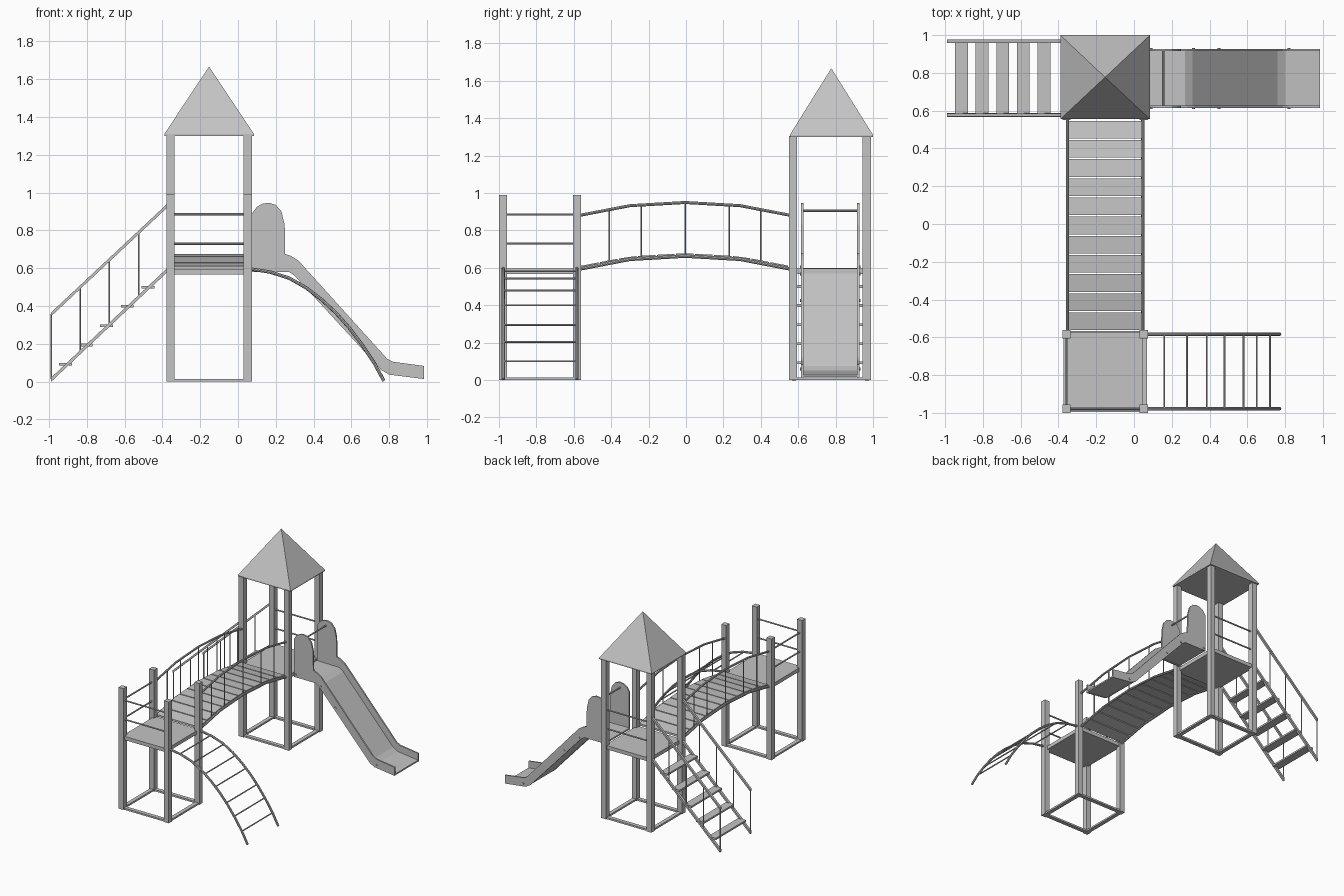
import bpy
import bmesh
from mathutils import Vector

cube = bpy.data.objects.get("Cube")
if cube:
    bpy.data.objects.remove(cube, do_unlink=True)

grey = bpy.data.materials.new("plain grey")
grey.use_nodes = True
COLOUR = (0.55, 0.55, 0.55, 1)
grey.diffuse_color = COLOUR
grey.node_tree.nodes["Principled BSDF"].inputs["Base Color"].default_value = COLOUR


def link(name, data):
    obj = bpy.data.objects.new(name, data)
    bpy.context.collection.objects.link(obj)
    data.materials.append(grey)
    return obj


def finish(name, bm):
    bmesh.ops.recalc_face_normals(bm, faces=bm.faces)
    mesh = bpy.data.meshes.new(name)
    bm.to_mesh(mesh)
    bm.free()
    return link(name, mesh)


def box(name, x, y, z):
    """Box from (low, high) ranges on each axis."""
    bm = bmesh.new()
    bmesh.ops.create_cube(bm, size=1)
    for v in bm.verts:
        v.co = [r[0] + (c + 0.5) * (r[1] - r[0]) for r, c in zip((x, y, z), v.co)]
    return finish(name, bm)


def prism(name, profile, y0, y1):
    """Profile in x and z, extruded along y."""
    bm = bmesh.new()
    face = bm.faces.new([bm.verts.new((x, y0, z)) for x, z in profile])
    ext = bmesh.ops.extrude_face_region(bm, geom=[face])["geom"]
    for v in ext:
        if isinstance(v, bmesh.types.BMVert):
            v.co.y = y1
    return finish(name, bm)


def strip(name, path, thick, y0, y1):
    """Band of even thickness hanging under a path in x and z."""
    return prism(name, path + [(x, z - thick) for x, z in reversed(path)], y0, y1)


def tube(name, points, radius):
    """Round bar along a path, turned into a smooth mesh."""
    curve = bpy.data.curves.new(name, "CURVE")
    curve.dimensions = "3D"
    curve.bevel_depth = radius
    curve.bevel_resolution = 2
    curve.use_fill_caps = True
    spline = curve.splines.new("POLY")
    spline.points.add(len(points) - 1)
    for p, co in zip(spline.points, points):
        p.co = (*co, 1)
    temp = bpy.data.objects.new(name, curve)
    bpy.context.collection.objects.link(temp)
    graph = bpy.context.evaluated_depsgraph_get()
    mesh = bpy.data.meshes.new_from_object(temp.evaluated_get(graph))
    bpy.data.objects.remove(temp, do_unlink=True)
    mesh.materials.clear()
    obj = link(name, mesh)
    bpy.context.view_layer.objects.active = obj
    obj.select_set(True)
    bpy.ops.object.shade_smooth_by_angle()
    obj.select_set(False)
    return obj


def interp(path, t):
    """Height on a path at position t."""
    for (a, za), (b, zb) in zip(path, path[1:]):
        if t <= b:
            return za + (zb - za) * (t - a) / (b - a)
    return path[-1][1]


XL, XR = -0.357, 0.052
HALF = 0.022
DECK = 0.597


# Towers: posts, ground frame, platform
def tower(name, ya, yb, height):
    for x in (XL, XR):
        for y in (ya, yb):
            box(name + "_post", (x - HALF, x + HALF), (y - HALF, y + HALF), (0, height))
        box(name + "_ground_bar", (x - 0.016, x + 0.016), (ya, yb), (0, 0.014))
    for y in (ya, yb):
        box(name + "_ground_bar", (XL, XR), (y - 0.016, y + 0.016), (0, 0.014))
    box(name + "_platform", (XL + 0.004, XR - 0.004), (ya - 0.01, yb + 0.01), (0.567, DECK))


FRONT_A, FRONT_B = -0.978, -0.583
BACK_A, BACK_B = 0.572, 0.966
tower("low_tower", FRONT_A, FRONT_B, 0.99)
tower("high_tower", BACK_A, BACK_B, 1.305)

# Guard rails
for z in (0.73, 0.885):
    tube("low_tower_front_rail", [(XL, FRONT_A, z), (XR, FRONT_A, z)], 0.006)
    tube("low_tower_side_rail", [(XL, FRONT_A, z), (XL, FRONT_B, z)], 0.006)
    tube("high_tower_back_rail", [(XL, BACK_B, z), (XR, BACK_B, z)], 0.006)

# Pyramid roof with a thin eave
bm = bmesh.new()
low, eave = [[bm.verts.new((x, y, z)) for x, y in
              ((-0.39, 0.555), (0.085, 0.555), (0.085, 1), (-0.39, 1))] for z in (1.3, 1.31)]
tip = bm.verts.new((-0.153, 0.777, 1.667))
bm.faces.new(low)
for i in range(4):
    j = (i + 1) % 4
    bm.faces.new((low[i], low[j], eave[j], eave[i]))
    bm.faces.new((eave[i], eave[j], tip))
finish("roof", bm)

# Arched bridge
arch = [(-0.57, 0.593), (-0.3, 0.645), (-0.005, 0.662), (0.29, 0.645), (0.56, 0.593)]
hand = [(y, z + 0.287) for y, z in arch]
for x in (-0.352, 0.047):
    tube("bridge_beam", [(x, y, z) for y, z in arch], 0.009)
    tube("bridge_handrail", [(x, y, z) for y, z in hand], 0.008)
    for y in (-0.41, -0.24, -0.005, 0.23, 0.40):
        tube("bridge_baluster", [(x, y, interp(arch, y)), (x, y, interp(hand, y))], 0.004)
STEP = 0.1015
for i in range(11):
    ya = -0.562 + i * STEP
    yb = ya + STEP - 0.008
    plank = box("bridge_plank", (-0.347, 0.042), (ya, yb), (0, 0.016))
    za, zb = interp(arch, ya), interp(arch, yb)
    for v in plank.data.vertices:
        v.co.z += za if v.co.y < (ya + yb) / 2 else zb

# Stairs with a handrail on each side
slope = [(-0.99, 0.02), (-0.37, 0.605)]
rail = [(-0.99, 0.365), (-0.37, 0.945)]
for y in (0.577, 0.968):
    strip("stair_stringer", slope, 0.022, y - 0.01, y + 0.01)
    strip("stair_handrail", rail, 0.02, y - 0.009, y + 0.009)
    for x in (-0.987, -0.835, -0.68, -0.525):
        tube("stair_baluster", [(x, y, interp(slope, x) - 0.01),
                                (x, y, interp(rail, x) - 0.01)], 0.004)
for i in range(5):
    x, z = -0.913 + i * 0.109, 0.092 + i * 0.102
    box("stair_tread", (x - 0.034, x + 0.034), (0.577, 0.968), (z - 0.007, z + 0.007))

# Slide: bed, shaped side walls, bolts, sit-down bar
S0, S1 = 0.621, 0.921
bed = [(0.07, 0.598), (0.27, 0.595), (0.31, 0.57), (0.76, 0.075), (0.80, 0.05), (0.985, 0.028)]
strip("slide_bed", bed, 0.012, S0, S1)
wall = [(0.075, 0.58), (0.075, 0.89), (0.1, 0.925), (0.13, 0.942), (0.165, 0.946),
        (0.2, 0.935), (0.23, 0.9), (0.247, 0.83), (0.25, 0.675), (0.28, 0.665),
        (0.32, 0.64), (0.79, 0.12), (0.82, 0.105), (0.985, 0.083), (0.985, 0.014),
        (0.80, 0.037), (0.76, 0.06), (0.30, 0.56), (0.27, 0.58)]
for y, out in ((S0, -1), (S1, 1)):
    prism("slide_wall", wall, y - 0.006, y + 0.006)
    for x, z in ((0.09, 0.603), (0.315, 0.567), (0.45, 0.425), (0.82, 0.058)):
        tube("slide_bolt", [(x, y, z), (x, y + out * 0.012, z)], 0.008)
tube("slide_bar", [(0.155, S0, 0.905), (0.155, S1, 0.905)], 0.006)

# Curved climbing ladder
curve = [(0.06, 0.597), (0.17, 0.58), (0.27, 0.548), (0.36, 0.497), (0.445, 0.432),
         (0.52, 0.362), (0.59, 0.283), (0.66, 0.19), (0.72, 0.1), (0.772, 0.004)]
for y in (FRONT_A, FRONT_B):
    tube("ladder_rail", [(x, y, z) for x, z in curve], 0.009)
for x in (0.16, 0.28, 0.385, 0.48, 0.58, 0.65, 0.72):
    z = interp(curve, x)
    tube("ladder_rung", [(x, FRONT_A, z), (x, FRONT_B, z)], 0.005)
